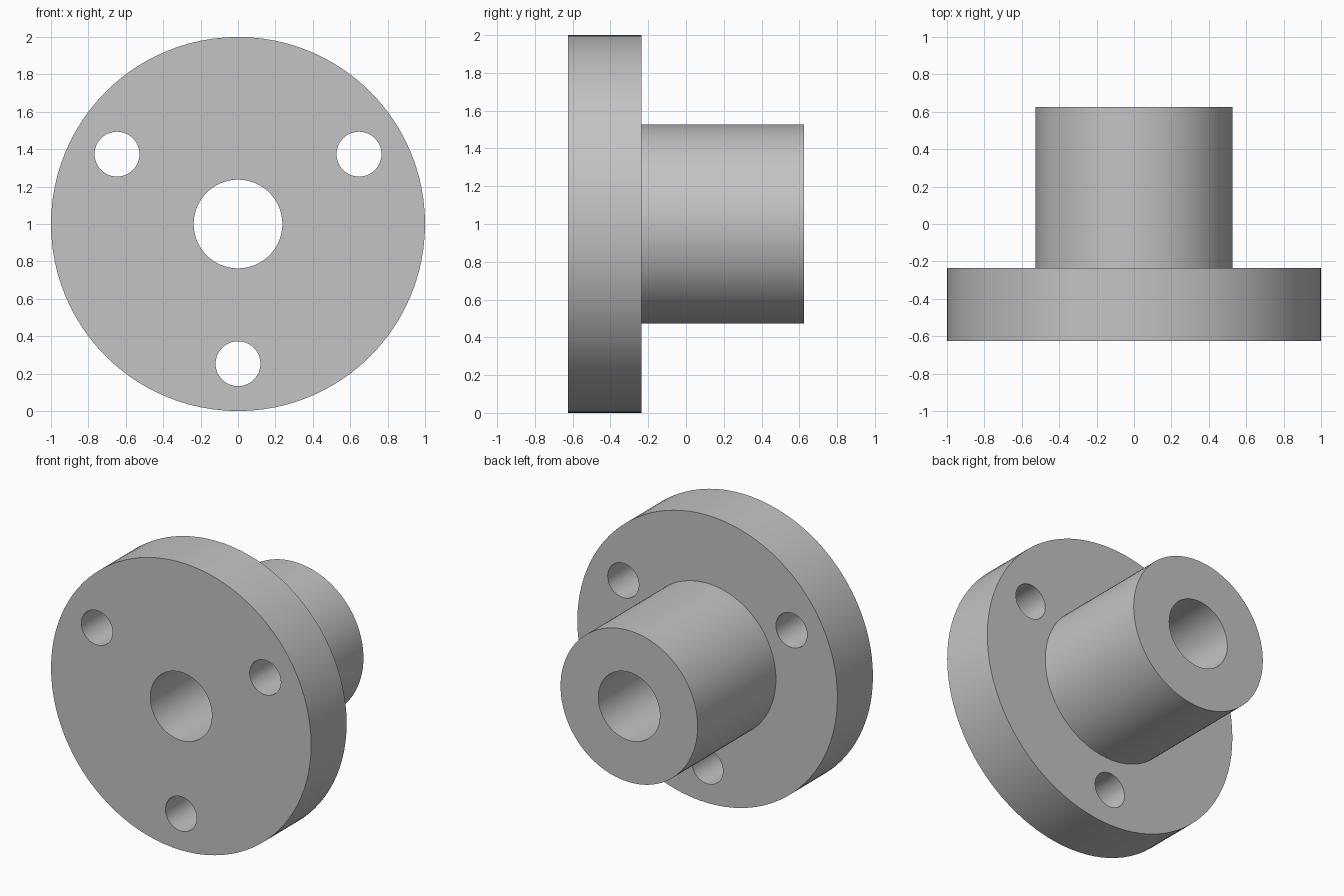
import bpy
import bmesh
import math
from mathutils import Matrix, Vector

SEGMENTS = 96
AXIS_Z = 1.0
FRONT, STEP, BACK = -0.625, -0.235, 0.625
RIM_R, HUB_R, BORE_R = 1.0, 0.527, 0.237
BOLT_CIRCLE_R, BOLT_HOLE_R = 0.747, 0.12

cube = bpy.data.objects.get("Cube")
if cube:
    bpy.data.objects.remove(cube, do_unlink=True)

# Plain grey metal
grey = bpy.data.materials.new("grey metal")
grey.use_nodes = True
colour = (0.55, 0.55, 0.55, 1)
grey.diffuse_color = colour
grey.node_tree.nodes["Principled BSDF"].inputs["Base Color"].default_value = colour


def add_object(name, bm):
    bmesh.ops.recalc_face_normals(bm, faces=bm.faces)
    mesh = bpy.data.meshes.new(name)
    bm.to_mesh(mesh)
    bm.free()
    mesh.materials.append(grey)
    obj = bpy.data.objects.new(name, mesh)
    bpy.context.collection.objects.link(obj)
    return obj


# Flange, hub and bore turned from one closed section
section = [(BORE_R, FRONT), (RIM_R, FRONT), (RIM_R, STEP),
           (HUB_R, STEP), (HUB_R, BACK), (BORE_R, BACK)]
bm = bmesh.new()
verts = [bm.verts.new((0, y, AXIS_Z + r)) for r, y in section]
edges = [bm.edges.new((v, verts[i - 1])) for i, v in enumerate(verts)]
bmesh.ops.spin(bm, geom=verts + edges, cent=(0, 0, AXIS_Z), axis=(0, 1, 0),
               angle=math.tau, steps=SEGMENTS, use_merge=True)
bmesh.ops.remove_doubles(bm, verts=bm.verts, dist=0.0001)
flange = add_object("flanged_hub", bm)

# Three bolt holes, evenly spaced with one at the bottom
bm = bmesh.new()
for i in range(3):
    angle = -math.pi / 2 + i * math.tau / 3
    centre = Vector((BOLT_CIRCLE_R * math.cos(angle), (FRONT + STEP) / 2,
                     AXIS_Z + BOLT_CIRCLE_R * math.sin(angle)))
    bmesh.ops.create_cone(
        bm, cap_ends=True, segments=48, radius1=BOLT_HOLE_R, radius2=BOLT_HOLE_R,
        depth=0.6,
        matrix=Matrix.Translation(centre) @ Matrix.Rotation(math.pi / 2, 4, "X"))
cutter = add_object("bolt_hole_cutter", bm)
cutter.hide_render = True

drill = flange.modifiers.new("bolt holes", "BOOLEAN")
drill.operation = "DIFFERENCE"
drill.solver = "EXACT"
drill.object = cutter

bpy.ops.object.select_all(action="DESELECT")
flange.select_set(True)
bpy.context.view_layer.objects.active = flange
bpy.ops.object.modifier_apply(modifier=drill.name)
bpy.data.objects.remove(cutter, do_unlink=True)
bpy.ops.object.shade_smooth_by_angle(angle=math.radians(30))
